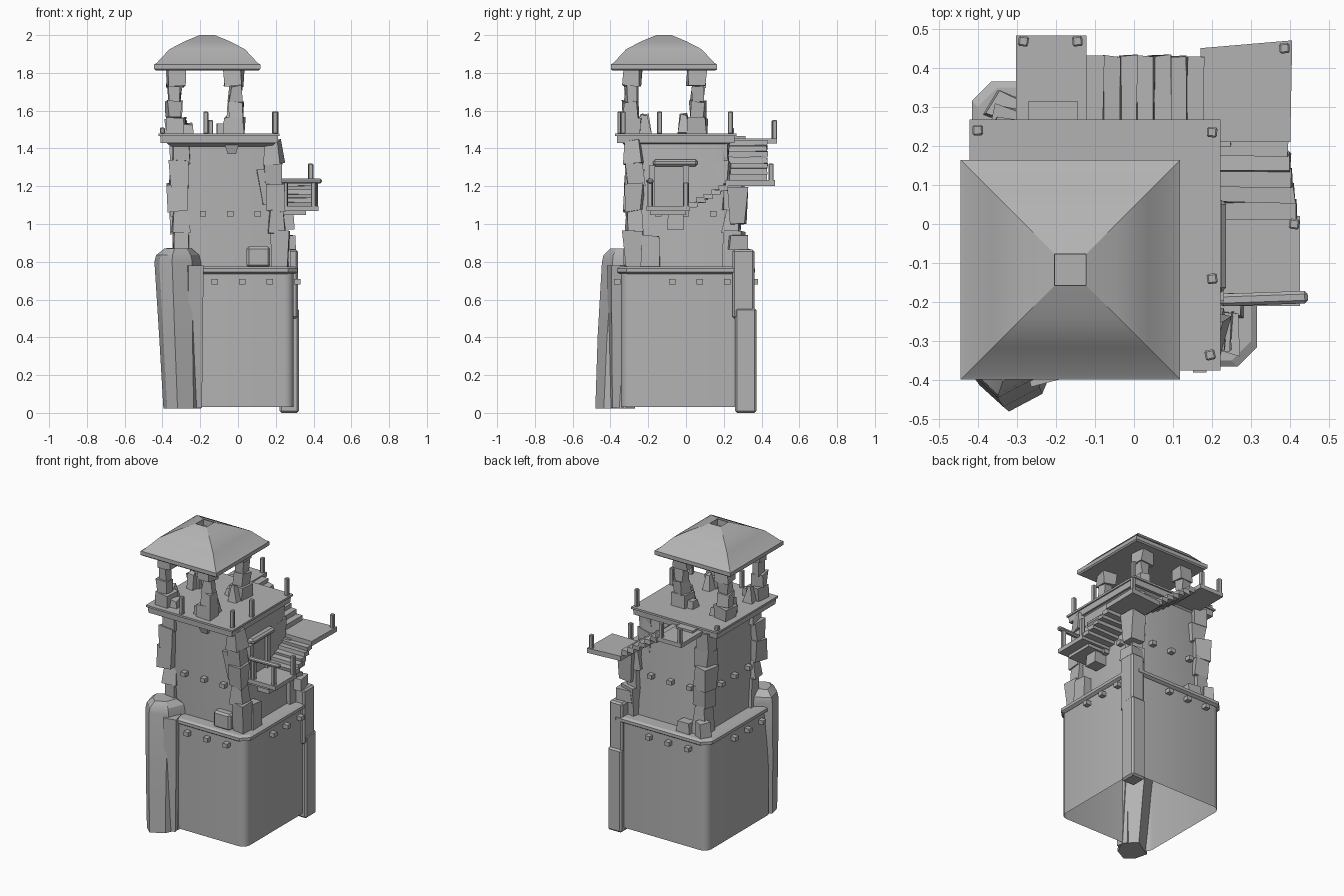
import bpy, bmesh, math, random
from mathutils import Matrix, Vector

random.seed(4)
cube = bpy.data.objects.get("Cube")
if cube:
    bpy.data.objects.remove(cube, do_unlink=True)

stone = bpy.data.materials.new("grey stone")
stone.use_nodes = True
GREY = (0.45, 0.45, 0.45, 1)
stone.diffuse_color = GREY
stone.node_tree.nodes["Principled BSDF"].inputs["Base Color"].default_value = GREY

SIDES = (-1, 1)


def finish(name, bm, smooth=False):
    mesh = bpy.data.meshes.new(name)
    bm.to_mesh(mesh)
    bm.free()
    mesh.materials.append(stone)
    ob = bpy.data.objects.new(name, mesh)
    bpy.context.collection.objects.link(ob)
    if smooth:
        bpy.ops.object.select_all(action='DESELECT')
        ob.select_set(True)
        bpy.context.view_layer.objects.active = ob
        bpy.ops.object.shade_smooth_by_angle(angle=math.radians(27))


def loft(name, rings, smooth=False, capped=True):
    """Skin through rings, listed upwards, that have equal point counts."""
    bm = bmesh.new()
    loops = [[bm.verts.new(p) for p in ring] for ring in rings]
    for a, b in zip(loops, loops[1:]):
        for i in range(len(a)):
            j = (i + 1) % len(a)
            bm.faces.new((a[i], a[j], b[j], b[i]))
    if capped:
        bm.faces.new(loops[0][::-1])
        bm.faces.new(loops[-1])
    finish(name, bm, smooth)


def square(cx, cy, half, z, radius=0.0, steps=0):
    """Square ring; corners are rounded when radius and steps are given."""
    pts = []
    for k, (sx, sy) in enumerate(((1, 1), (-1, 1), (-1, -1), (1, -1))):
        ox, oy = cx + sx * (half - radius), cy + sy * (half - radius)
        for s in range(steps + 1):
            t = math.pi / 2 * (k + s / max(steps, 1))
            pts.append((ox + radius * math.cos(t), oy + radius * math.sin(t), z))
    return pts


def box(name, xs, ys, zs, yaw=0, tilt=0, rough=0.0, taper=1.0, bevel=0.0):
    """Box from ranges, optionally turned, tapered to the top and roughened."""
    lo, hi = Vector((xs[0], ys[0], zs[0])), Vector((xs[1], ys[1], zs[1]))
    size = hi - lo
    bm = bmesh.new()
    bmesh.ops.create_cube(bm, size=1)
    for v in bm.verts:
        k = taper if v.co.z > 0 else 1
        v.co = Vector((v.co.x * size.x * k, v.co.y * size.y * k, v.co.z * size.z))
        v.co += Vector([random.uniform(-rough, rough) for _ in range(3)])
    if bevel:
        bmesh.ops.bevel(bm, geom=bm.edges[:], offset=bevel, segments=1, affect='EDGES')
    turn = Matrix.Rotation(math.radians(yaw), 4, 'Z') @ Matrix.Rotation(math.radians(tilt), 4, 'Y')
    bm.transform(Matrix.Translation((lo + hi) / 2) @ turn)
    finish(name, bm)


def block(name, x, y, w, zs, **options):
    """Box of square plan, centred on x and y."""
    box(name, (x - w, x + w), (y - w, y + w), zs, **options)


def post(name, x, y, z0, z1):
    block(name, x, y, 0.013, (z0, z1), yaw=random.uniform(-12, 12), bevel=0.004)


def upper_section(z):
    """Centre and half width of the leaning, narrowing upper tower."""
    t = (z - 0.77) / 0.67
    return -0.05 - 0.015 * t, -0.005 - 0.03 * t, 0.275 - 0.02 * t


# Lower tower, open underneath, with its ledge and the upper tower
loft("lower_tower", [square(-0.05, 0, 0.345, z, 0.05, 4) for z in (0.03, 0.755)], True, False)
loft("ledge", [square(-0.05, 0, h, z, 0.05, 1) for h, z in
               ((0.35, 0.735), (0.365, 0.745), (0.365, 0.765), (0.35, 0.775))])
loft("upper_tower", [square(*upper_section(z), z, 0.04, 4) for z in (0.77, 1.44)], True)

# Beam ends poking out of the walls
for (cx, cy, half), z, middle in (((-0.05, 0, 0.345), 0.695, 0.073), (upper_section(1.055), 1.055, 0.016)):
    for k in range(4):
        for step in (-1, 0, 1):
            d = Matrix.Rotation(math.pi / 2 * k, 2) @ Vector((middle + step * 0.145, -half - 0.018))
            block("beam_end", cx + d.x, cy + d.y, 0.017, (z - 0.014, z + 0.014))

# Upper deck with a thin lip, and its posts
loft("deck", [square(-0.1, -0.054, h, z) for h, z in
              ((0.31, 1.428), (0.312, 1.467), (0.321, 1.467), (0.321, 1.48))])
loft("deck_support", [square(-0.09, -0.05, h, z) for h, z in ((0.265, 1.41), (0.29, 1.43))])
for x, y in ((0.2, 0.235), (0.2, -0.14), (0.195, -0.335), (-0.17, -0.35)):
    post("deck_post", x, y, 1.478, 1.595)
post("broken_post", -0.4, 0.24, 1.478, 1.51)

# Ruined roof pillars, each a stack of rough blocks with rubble at its foot
for sx in SIDES:
    for sy in SIDES:
        x, y = -0.175 + sx * 0.155, -0.115 + sy * 0.17
        for i, (w, shift) in enumerate(((0.05, 0), (0.036, 0.008), (0.031, 0.006), (0.046, 0))):
            z = 1.475 + i * 0.085
            block("pillar_block", x + sx * shift, y + sy * shift, w, (z, z + 0.088),
                  yaw=random.uniform(-10, 10), rough=0.008)
        block("rubble", x - sx * 0.06, y, 0.033, (1.475, 1.53), rough=0.008, taper=0.8)
        block("rubble", x, y - sy * 0.065, 0.032, (1.475, 1.58), rough=0.01, taper=0.5)

# Curved hip roof with a sunken top
loft("roof", [square(-0.163, -0.117, h, z) for h, z in
              ((0.272, 1.812), (0.281, 1.82), (0.281, 1.845), (0.268, 1.852), (0.2, 1.925),
               (0.12, 1.967), (0.04, 2.0), (0.039, 1.96))], True)

# Great buttress leaning on one front corner
PLAN = ((-0.09, 0.03), (-0.07, -0.05), (-0.015, -0.1), (0.07, -0.055), (0.11, 0.04), (0.04, 0.11))
loft("great_buttress", [[(x * grow - 0.31 + side, y * grow - 0.38 + back, z) for x, y in PLAN]
                        for z, grow, side, back in ((0.022, 1, 0.005, 0), (0.4, 1.1, -0.008, 0.022),
                                                    (0.8, 1.25, -0.02, 0.06), (0.835, 1.15, -0.02, 0.058),
                                                    (0.87, 0.72, -0.015, 0.05))], True)
box("buttress_spur", (-0.27, -0.2), (-0.4, -0.32), (0.025, 0.78), taper=1.2, yaw=15)

# Two-tier buttress on the opposite corner
box("buttress_low_tier", (0.22, 0.323), (0.26, 0.373), (0, 0.555), bevel=0.011)
box("buttress_high_tier", (0.22, 0.318), (0.245, 0.362), (0.5, 0.865), bevel=0.011)

# Broken masonry stacked up every corner of the upper tower
LEVELS = (0.77, 0.95, 1.07, 1.2, 1.32, 1.43)
for sx in SIDES:
    for sy in SIDES:
        for z0, z1 in zip(LEVELS, LEVELS[1:]):
            cx, cy, half = upper_section(z0)
            under_stairs = sx + sy == 2
            reach = half - (0.055 if under_stairs and z0 > 1.1 else random.uniform(0, 0.03))
            block("corner_stone", cx + sx * reach, cy + sy * reach, random.uniform(0.042, 0.053),
                  (z0, z1 + 0.01), yaw=random.uniform(-12, 12), rough=0.01,
                  taper=random.uniform(0.75, 1.15))

# Bracket stones under the corner stairs, loose stones on the ledge, a wedge under the deck
block("stair_bracket", 0.235, 0.275, 0.042, (1.0, 1.19), rough=0.008, taper=1.3)
block("stair_bracket_foot", 0.245, 0.275, 0.05, (0.86, 0.94), yaw=8, rough=0.006)
box("ledge_crate", (0.045, 0.17), (-0.33, -0.25), (0.77, 0.88), bevel=0.012)
box("ledge_stone", (0.2, 0.28), (-0.24, -0.14), (0.77, 0.94), rough=0.006, taper=0.9)
box("ledge_stone", (-0.26, -0.16), (0.25, 0.33), (0.77, 0.84), rough=0.006, taper=0.9)
block("leaning_stone", -0.335, 0.3, 0.035, (0.77, 0.87), yaw=65, rough=0.006, taper=0.9)
block("slanted_slab", 0.155, -0.265, 0.04, (1.11, 1.29), tilt=-6, rough=0.01, taper=1.35)
block("deck_wedge", -0.033, -0.29, 0.022, (1.37, 1.43), taper=1.8)

# Doorway with its round lintel, opening on the first landing
for y in (-0.18, 0.0):
    box("door_jamb", (0.195, 0.23), (y - 0.017, y + 0.017), (1.09, 1.31))
box("door", (0.19, 0.212), (-0.17, -0.01), (1.09, 1.31))
box("door_lintel", (0.185, 0.236), (-0.175, 0.062), (1.305, 1.342), bevel=0.012)

# First landing, rail, bracket and flight along the side wall
box("first_landing", (0.19, 0.425), (-0.21, 0.02), (1.068, 1.095))
box("landing_joist", (0.19, 0.36), (-0.19, 0.0), (1.048, 1.07))
box("landing_bracket", (0.19, 0.3), (-0.1, -0.01), (0.97, 1.05), taper=0.9)
box("rail_beam", (0.22, 0.445), (-0.207, -0.175), (1.215, 1.24), yaw=2, bevel=0.008)
for x, y in ((0.25, -0.19), (0.4, -0.19), (0.41, 0.0)):
    post("landing_post", x, y, 1.09, 1.22)
for i in range(5):
    y, z = 0.015 + i * 0.04, 1.1 + i * 0.022
    box("side_step", (0.19, 0.415 - 0.005 * i), (y, y + 0.048), (z - 0.012, z + 0.015), rough=0.004)

# Second landing and the flight along the back wall
loft("second_landing", [[(0.17, 0.21, z), (0.4, 0.21, z), (0.405, 0.47, z), (0.17, 0.45, z)]
                        for z in (1.2, 1.232)])
post("landing_post", 0.385, 0.45, 1.225, 1.32)
for i in range(7):
    x, z = 0.18 - i * 0.043, 1.25 + i * 0.03
    box("back_step", (x - 0.046, x), (0.2, 0.43), (z - 0.016, z + 0.014), rough=0.004)

# Third landing behind the deck
box("third_landing", (-0.302, -0.122), (0.2, 0.482), (1.425, 1.452))
box("deck_step", (-0.27, -0.145), (0.25, 0.315), (1.45, 1.466))
for x in (-0.283, -0.145):
    post("landing_post", x, 0.468, 1.445, 1.55)
